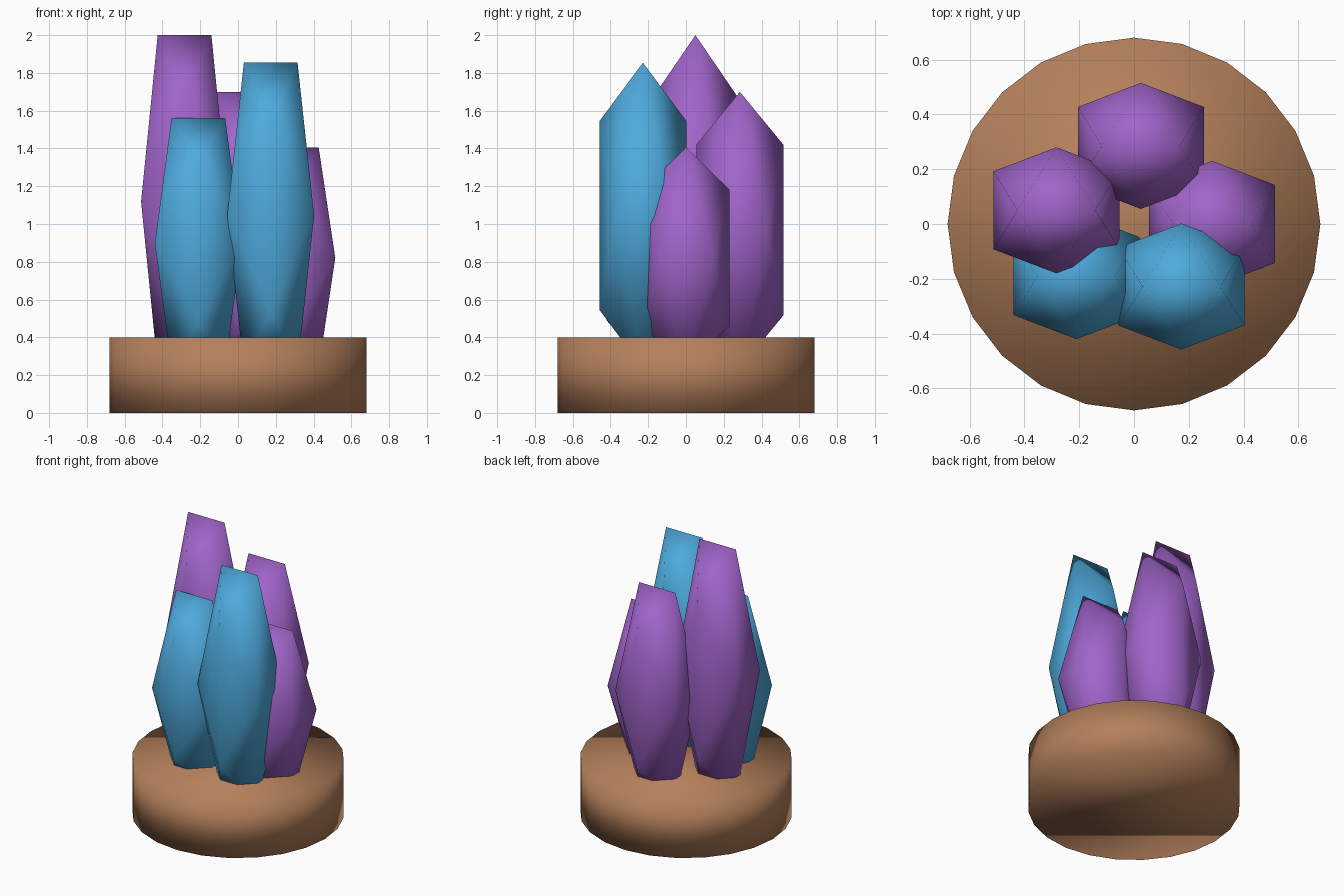
import bpy
import bmesh
from math import sqrt
from mathutils import Vector

cube = bpy.data.objects.get("Cube")
if cube:
    bpy.data.objects.remove(cube, do_unlink=True)


def make_material(name, rgb):
    mat = bpy.data.materials.new(name)
    mat.use_nodes = True
    color = (*rgb, 1.0)
    mat.diffuse_color = color
    mat.node_tree.nodes["Principled BSDF"].inputs["Base Color"].default_value = color
    return mat


def add_object(name, bm, mat):
    bmesh.ops.recalc_face_normals(bm, faces=bm.faces)
    for face in bm.faces:
        face.smooth = True
    mesh = bpy.data.meshes.new(name)
    bm.to_mesh(mesh)
    bm.free()
    mesh.materials.append(mat)
    obj = bpy.data.objects.new(name, mesh)
    bpy.context.collection.objects.link(obj)
    return obj


def add_crystal(name, x, y, top, mat):
    """Stretched icosahedron with its top edge along x, foot sunk in the base."""
    long = 0.23
    short = long * 2 / (1 + sqrt(5))
    foot = 0.236
    bm = bmesh.new()
    for i in (-1, 1):
        for j in (-1, 1):
            bm.verts.new((i * short, 0, j * long))
            bm.verts.new((i * long, j * short, 0))
            bm.verts.new((0, i * long, j * short))
    bmesh.ops.convex_hull(bm, input=bm.verts)
    bmesh.ops.scale(bm, vec=(1, 1, (top - foot) / (2 * long)), verts=bm.verts)
    obj = add_object(name, bm, mat)
    obj.location = Vector((x, y, (top + foot) / 2))


brown = make_material("brown", (0.456, 0.216, 0.104))
blue = make_material("blue", (0.076, 0.402, 0.72))
purple = make_material("purple", (0.352, 0.127, 0.59))

# Round base
BASE_HEIGHT = 0.4
bm = bmesh.new()
bmesh.ops.create_cone(bm, cap_ends=True, cap_tris=False, segments=24,
                      radius1=0.68, radius2=0.68, depth=BASE_HEIGHT)
base = add_object("base", bm, brown)
base.location.z = BASE_HEIGHT / 2

# Ring of crystals
add_crystal("left_crystal", 0.285, 0.0, 1.405, purple)
add_crystal("back_crystal", 0.025, 0.285, 1.70, purple)
add_crystal("right_crystal", -0.283, 0.05, 2.0, purple)
add_crystal("front_right_crystal", -0.21, -0.19, 1.56, blue)
add_crystal("front_left_crystal", 0.173, -0.228, 1.854, blue)
